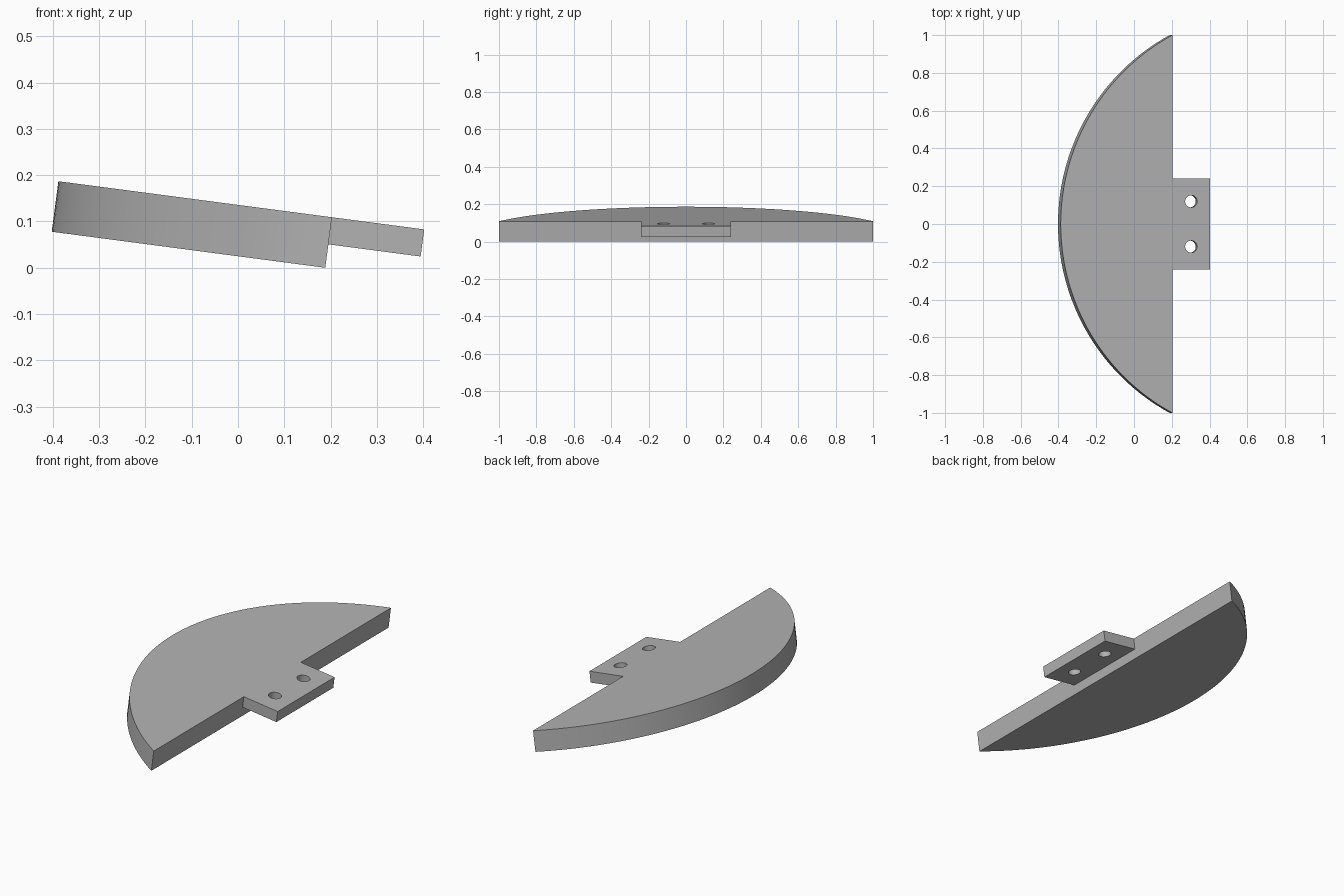
import bpy, bmesh, math
from mathutils import Matrix, Vector

if "Cube" in bpy.data.objects:
    bpy.data.objects.remove(bpy.data.objects["Cube"], do_unlink=True)

TILT = math.radians(7.5)
DEPTH, THICK = 0.596, 0.11            # blade depth and thickness
TAB_END, TAB_HALF, TAB_THICK = 0.797, 0.24, 0.059
RADIUS = (1 + DEPTH ** 2) / (2 * DEPTH)

grey = bpy.data.materials.new("plain grey")
grey.use_nodes = True
colour = (0.45, 0.45, 0.45, 1)
grey.diffuse_color = colour
grey.node_tree.nodes["Principled BSDF"].inputs["Base Color"].default_value = colour


def prism(name, outline, top, bottom):
    """Solid from a counter-clockwise outline between two heights."""
    bm = bmesh.new()
    face = bm.faces.new([bm.verts.new((x, y, bottom)) for x, y in outline])
    grown = bmesh.ops.extrude_face_region(bm, geom=[face])["geom"]
    verts = [v for v in grown if isinstance(v, bmesh.types.BMVert)]
    bmesh.ops.translate(bm, verts=verts, vec=(0, 0, top - bottom))
    bmesh.ops.recalc_face_normals(bm, faces=bm.faces[:])
    mesh = bpy.data.meshes.new(name)
    bm.to_mesh(mesh)
    bm.free()
    mesh.materials.append(grey)
    obj = bpy.data.objects.new(name, mesh)
    bpy.context.collection.objects.link(obj)
    return obj


def circle(cx, cy, radius, steps):
    angles = [math.tau * i / steps for i in range(steps)]
    return [(cx + radius * math.cos(a), cy + radius * math.sin(a)) for a in angles]


# Segment-shaped blade with its mounting tab, top face at height zero
half = math.asin(1 / RADIUS)
STEPS = 64
arc = [math.pi - half + 2 * half * i / STEPS for i in range(STEPS + 1)]
outline = [(RADIUS + RADIUS * math.cos(a), RADIUS * math.sin(a)) for a in arc]
outline += [(DEPTH, -TAB_HALF), (TAB_END, -TAB_HALF),
            (TAB_END, TAB_HALF), (DEPTH, TAB_HALF)]
blade = prism("blade_with_tab", outline, 0, -THICK)

# Cutters: the step under the tab and two bolt holes
step = [(DEPTH, -0.5), (1, -0.5), (1, 0.5), (DEPTH, 0.5)]
cutters = [prism("tab_step_cutter", step, -TAB_THICK, -0.3)]
for side in (-1, 1):
    hole = circle((DEPTH + TAB_END) / 2, side * 0.12, 0.032, 32)
    cutters.append(prism("bolt_hole_cutter", hole, 0.1, -0.2))

bpy.ops.object.select_all(action="DESELECT")
blade.select_set(True)
bpy.context.view_layer.objects.active = blade
for cutter in cutters:
    cutter.hide_render = True
    cut = blade.modifiers.new("cut", "BOOLEAN")
    cut.operation = "DIFFERENCE"
    cut.solver = "EXACT"
    cut.object = cutter
    bpy.ops.object.modifier_apply(modifier=cut.name)
    bpy.data.objects.remove(cutter, do_unlink=True)

# Tilt the plate down towards the tab and rest it on the ground
blade.data.transform(Matrix.Translation(Vector((-0.388, 0, 0.19)))
                     @ Matrix.Rotation(TILT, 4, "Y"))
low = min(v.co.z for v in blade.data.vertices)
blade.data.transform(Matrix.Translation((0, 0, -low)))
bpy.ops.object.shade_smooth_by_angle(angle=math.radians(30))
